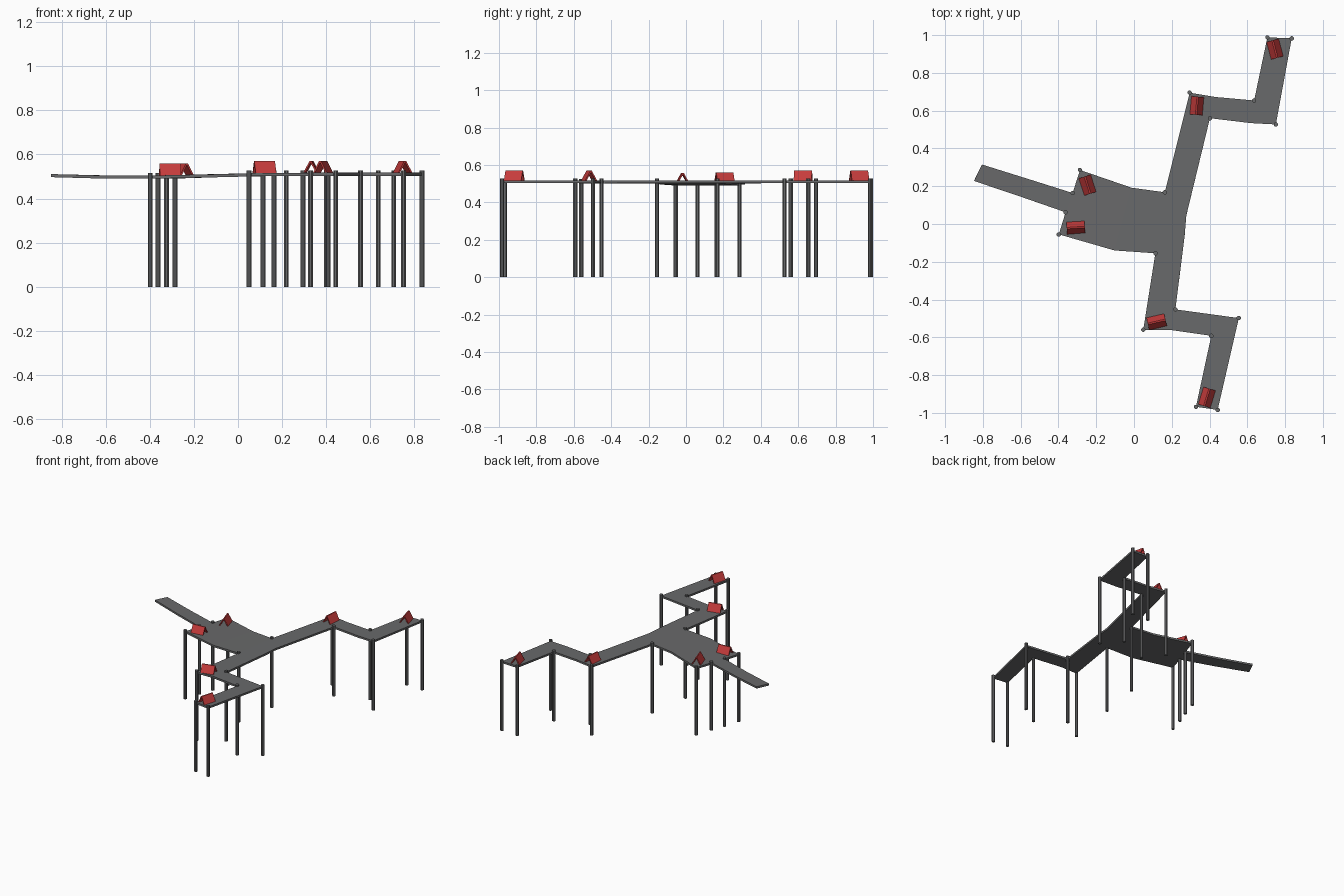
import bpy, bmesh
from math import radians
from mathutils import Matrix, Vector

if "Cube" in bpy.data.objects:
    bpy.data.objects.remove(bpy.data.objects["Cube"])


def material(name, colour):
    m = bpy.data.materials.new(name)
    m.diffuse_color = (*colour, 1)
    m.use_nodes = True
    m.node_tree.nodes["Principled BSDF"].inputs["Base Color"].default_value = m.diffuse_color
    return m


red = material("red_canvas", (0.57, 0.045, 0.045))
dark = material("dark_grey", (0.14, 0.142, 0.145))

# Deck height along x (gently sagging towards the left walkway)
PROFILE = [(-0.85, 0.511), (-0.6, 0.504), (-0.3, 0.504), (0.05, 0.515), (0.3, 0.517), (1, 0.517)]


def deck_z(x):
    for (x0, z0), (x1, z1) in zip(PROFILE, PROFILE[1:]):
        if x <= x1:
            return z0 + (z1 - z0) * (x - x0) / (x1 - x0)
    return PROFILE[-1][1]


def add_object(name, bm, mat):
    mesh = bpy.data.meshes.new(name)
    bm.to_mesh(mesh)
    bm.free()
    mesh.materials.append(mat)
    ob = bpy.data.objects.new(name, mesh)
    bpy.context.collection.objects.link(ob)
    return ob


# Plan points: walkway (w), body (b), upper arm (u), lower arm (l)
P = {
    "w1": (-0.805, 0.315), "w2": (-0.847, 0.228), "w3": (-0.565, 0.24), "w4": (-0.604, 0.146),
    "w5": (-0.325, 0.164), "w6": (-0.362, 0.062),
    "b1": (-0.286, 0.286), "b2": (-0.398, -0.055), "b3": (-0.013, 0.192), "b4": (-0.103, -0.14),
    "b5": (0.163, 0.168), "b6": (0.113, -0.155), "b7": (0.277, 0.045), "b8": (0.268, -0.064),
    "u1": (0.295, 0.695), "u2": (0.402, 0.56), "u3": (0.435, 0.672), "u4": (0.62, 0.534),
    "u5": (0.636, 0.654), "u6": (0.751, 0.527), "u7": (0.706, 0.988), "u8": (0.835, 0.983),
    "l1": (0.049, -0.56), "l2": (0.219, -0.452), "l3": (0.187, -0.56), "l5": (0.409, -0.592),
    "l6": (0.555, -0.498), "l7": (0.328, -0.968), "l8": (0.443, -0.984),
}
FACES = ["w1 w2 w4 w3", "w3 w4 w6 w5", "b1 w5 w6 b2 b4 b3", "b3 b4 b6 b5", "b5 b6 b8 b7",
         "b5 b7 u2 u1", "u1 u2 u4 u3", "u3 u4 u6 u5", "u5 u6 u8 u7",
         "b6 l1 l2 b8", "l1 l3 l2", "l3 l5 l6 l2", "l5 l7 l8 l6"]

# Deck
bm = bmesh.new()
verts = {k: bm.verts.new((x, y, deck_z(x))) for k, (x, y) in P.items()}
for f in FACES:
    face = bm.faces.new([verts[k] for k in f.split()])
    face.normal_update()
    if face.normal.z < 0:
        face.normal_flip()
deck = add_object("deck", bm, dark)
solid = deck.modifiers.new("thickness", "SOLIDIFY")
solid.thickness = 0.014
solid.offset = -1

# Posts at the deck corners
for i, k in enumerate("w5 w6 b1 b2 b5 b6 u1 u2 u5 u6 u7 u8 l1 l2 l5 l6 l7 l8".split()):
    x, y = P[k]
    h = deck_z(x) + 0.011
    bm = bmesh.new()
    bmesh.ops.create_cone(bm, cap_ends=True, segments=8, radius1=0.012, radius2=0.012, depth=h,
                          matrix=Matrix.Translation((x, y, h / 2)) @ Matrix.Rotation(radians(22.5), 4, "Z"))
    add_object(f"post_{i + 1}", bm, dark)

# Tents: folded canvas sheet, open at both ends
SECTION = [(-0.033, 0), (-0.004, 0.054), (0.004, 0.054), (0.033, 0),
           (0.025, 0), (0, 0.046), (-0.025, 0)]
TENTS = [(0.746, 0.926, -75), (0.333, 0.626, 85), (-0.246, 0.206, -72),
         (-0.308, -0.019, 4), (0.12, -0.518, 13), (0.386, -0.918, 73)]
for i, (x, y, ang) in enumerate(TENTS):
    bm = bmesh.new()
    ends = [[bm.verts.new((s * 0.048, a, b)) for a, b in SECTION] for s in (-1, 1)]
    n = len(SECTION)
    for j in range(n):
        k = (j + 1) % n
        bm.faces.new((ends[0][j], ends[0][k], ends[1][k], ends[1][j]))
    for e in ends:
        bm.faces.new((e[0], e[1], e[5], e[6]))
        bm.faces.new((e[1], e[2], e[5]))
        bm.faces.new((e[2], e[3], e[4], e[5]))
    bmesh.ops.recalc_face_normals(bm, faces=bm.faces)
    tent = add_object(f"tent_{i + 1}", bm, red)
    tent.location = Vector((x, y, deck_z(x)))
    tent.rotation_euler.z = radians(ang)
